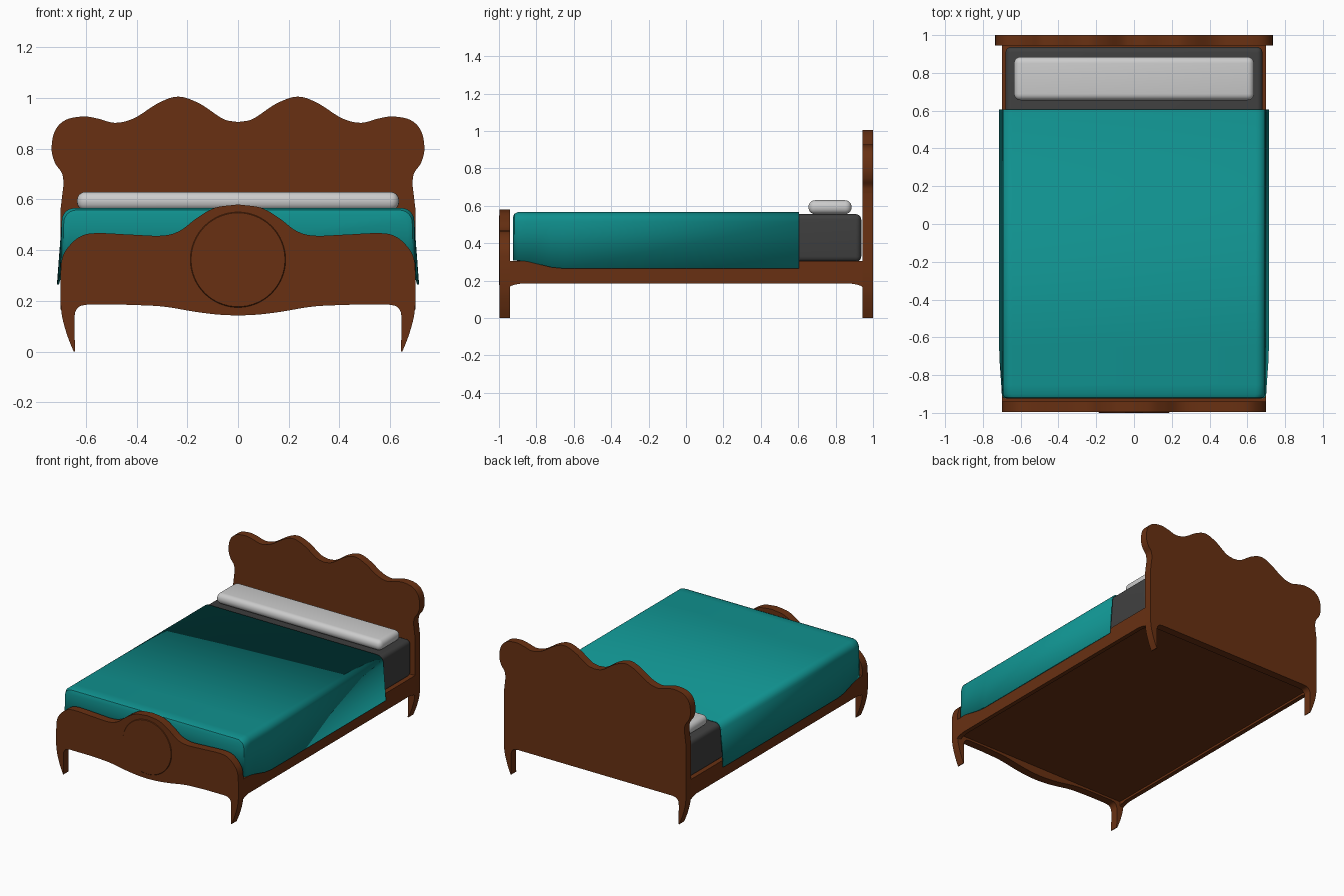
import bpy, bmesh, math
from mathutils import Vector

if "Cube" in bpy.data.objects:
    bpy.data.objects.remove(bpy.data.objects["Cube"])


def material(name, rgb):
    m = bpy.data.materials.new(name)
    m.diffuse_color = (*rgb, 1)
    m.use_nodes = True
    m.node_tree.nodes["Principled BSDF"].inputs["Base Color"].default_value = m.diffuse_color
    return m


wood = material("wood", (0.14, 0.03, 0.006))
teal = material("teal", (0.005, 0.28, 0.27))
dark = material("dark_grey", (0.05, 0.05, 0.05))


def finish(bm, name, mat=None, angle=35):
    bmesh.ops.recalc_face_normals(bm, faces=bm.faces)
    me = bpy.data.meshes.new(name)
    bm.to_mesh(me)
    bm.free()
    ob = bpy.data.objects.new(name, me)
    bpy.context.collection.objects.link(ob)
    if mat:
        me.materials.append(mat)
    bpy.ops.object.select_all(action='DESELECT')
    ob.select_set(True)
    bpy.context.view_layer.objects.active = ob
    bpy.ops.object.shade_smooth_by_angle(angle=math.radians(angle))
    return ob


def spline(pts, n=6):
    """Smooth curve through the points (Catmull-Rom)."""
    p = [Vector(q) for q in pts]
    p = [2 * p[0] - p[1]] + p + [2 * p[-1] - p[-2]]
    out = []
    for a, b, c, d in zip(p, p[1:], p[2:], p[3:]):
        for i in range(n):
            t = i / n
            out.append(0.5 * (2 * b + (c - a) * t + (2 * a - 5 * b + 4 * c - d) * t * t
                              + (3 * b - a - 3 * c + d) * t ** 3))
    return out + [p[-2]]


def mirrored(half):
    """Close a right half outline that runs from the top centre to the bottom centre."""
    return half + [Vector((-q.x, q.y)) for q in reversed(half) if q.x > 1e-4]


def plate(name, outline, place, shift, mat):
    """Flat outline extruded by the shift vector."""
    bm = bmesh.new()
    f = bm.faces.new([bm.verts.new(place(q)) for q in outline])
    r = bmesh.ops.extrude_face_region(bm, geom=[f])
    bmesh.ops.translate(bm, vec=shift, verts=[v for v in r['geom'] if isinstance(v, bmesh.types.BMVert)])
    return finish(bm, name, mat)


def rounded_box(name, lo, hi, bevel, mat=None, segs=5):
    bm = bmesh.new()
    bmesh.ops.create_cube(bm, size=1)
    for v in bm.verts:
        v.co = [(lo[i] + hi[i]) / 2 + v.co[i] * (hi[i] - lo[i]) for i in range(3)]
    if bevel:
        bmesh.ops.bevel(bm, geom=bm.edges[:], offset=bevel, segments=segs, profile=0.5, affect='EDGES')
    return finish(bm, name, mat)


# Head and foot boards, each with its two curved legs
leg = (spline([(0.7, 0.19), (0.692, 0.13), (0.672, 0.06), (0.648, 0)])
       + [Vector((0.643, 0))]
       + spline([(0.645, 0.13), (0.641, 0.158), (0.625, 0.178), (0.595, 0.185)]))
head_top = (spline([(0, 0.905), (0.06, 0.918), (0.15, 0.977), (0.233, 1.005), (0.31, 0.982),
                    (0.41, 0.92), (0.485, 0.902), (0.55, 0.918), (0.61, 0.927), (0.68, 0.913),
                    (0.722, 0.87), (0.735, 0.80), (0.722, 0.745), (0.695, 0.705), (0.687, 0.665)])
            + [Vector((0.7, 0.56))])
foot_top = spline([(0, 0.58), (0.09, 0.567), (0.16, 0.528), (0.23, 0.476), (0.3, 0.457), (0.42, 0.461),
                   (0.56, 0.467), (0.625, 0.452), (0.675, 0.405), (0.695, 0.36), (0.7, 0.3)])
foot_low = spline([(0.45, 0.185), (0.3, 0.178), (0.17, 0.157), (0.08, 0.146), (0, 0.142)])
plate("headboard", mirrored(head_top + leg + [Vector((0, 0.185))]),
      lambda q: (q.x, 0.945, q.y), (0, 0.055, 0), wood)
plate("footboard", mirrored(foot_top + leg + foot_low),
      lambda q: (q.x, -0.996, q.y), (0, 0.056, 0), wood)

# Round medallion on the footboard
bm = bmesh.new()
bmesh.ops.create_cone(bm, cap_ends=True, segments=64, radius1=0.185, radius2=0.194, depth=0.012)
for v in bm.verts:
    v.co = (v.co.x, -0.994 - (0.006 if v.co.z < 0 else -0.006), 0.362 + v.co.y)
finish(bm, "medallion", wood, 25)

# Side rails with small brackets at the ends, and the base between them
low = spline([(0.945, 0.165), (0.925, 0.176), (0.88, 0.185)], 4)
rail = ([Vector((-0.945, 0.305)), Vector((0.945, 0.305))] + low
        + [Vector((-q.x, q.y)) for q in reversed(low)])
for side, x in (("right", 0.67), ("left", -0.7)):
    plate("side_rail_" + side, rail, lambda q: (x, q.x, q.y), (0.03, 0, 0), wood)
rounded_box("bed_base", (-0.67, -0.945, 0.2), (0.67, 0.945, 0.304), 0, wood)

# Mattress and pillow
rounded_box("mattress", (-0.68, -0.915, 0.3), (0.68, 0.937, 0.556), 0.03, dark)
rounded_box("pillow", (-0.635, 0.655, 0.556), (0.635, 0.885, 0.63), 0.034)

# Blanket: draped cross-sections along the bed, closed at the foot
# (y, inset at the rounded foot, bottom half width, bottom height)
sections = [(-0.925, 0.025, 0.7, 0.308), (-0.918, 0.008, 0.7, 0.308), (-0.9, 0, 0.7, 0.308),
            (-0.85, 0, 0.703, 0.303), (-0.72, 0, 0.712, 0.272), (-0.65, 0, 0.714, 0.265),
            (0.605, 0, 0.714, 0.265)]
bm = bmesh.new()
rows = []
for y, inset, width, bottom in sections:
    half = [Vector((width - inset, bottom))]
    for i in range(7):
        a = math.radians(15 * i)
        half.append(Vector((0.645 - inset + 0.05 * math.cos(a), 0.516 - inset + 0.05 * math.sin(a))))
    ring = half + [Vector((-q.x, q.y)) for q in reversed(half)]
    rows.append([bm.verts.new((q.x, y, q.y)) for q in ring])
for r, s in zip(rows, rows[1:]):
    for i in range(len(r) - 1):
        bm.faces.new((r[i], r[i + 1], s[i + 1], s[i]))
bm.faces.new(rows[0])
blanket = finish(bm, "blanket", teal, 40)
mod = blanket.modifiers.new("thickness", 'SOLIDIFY')
mod.thickness = 0.008
mod.offset = -1
